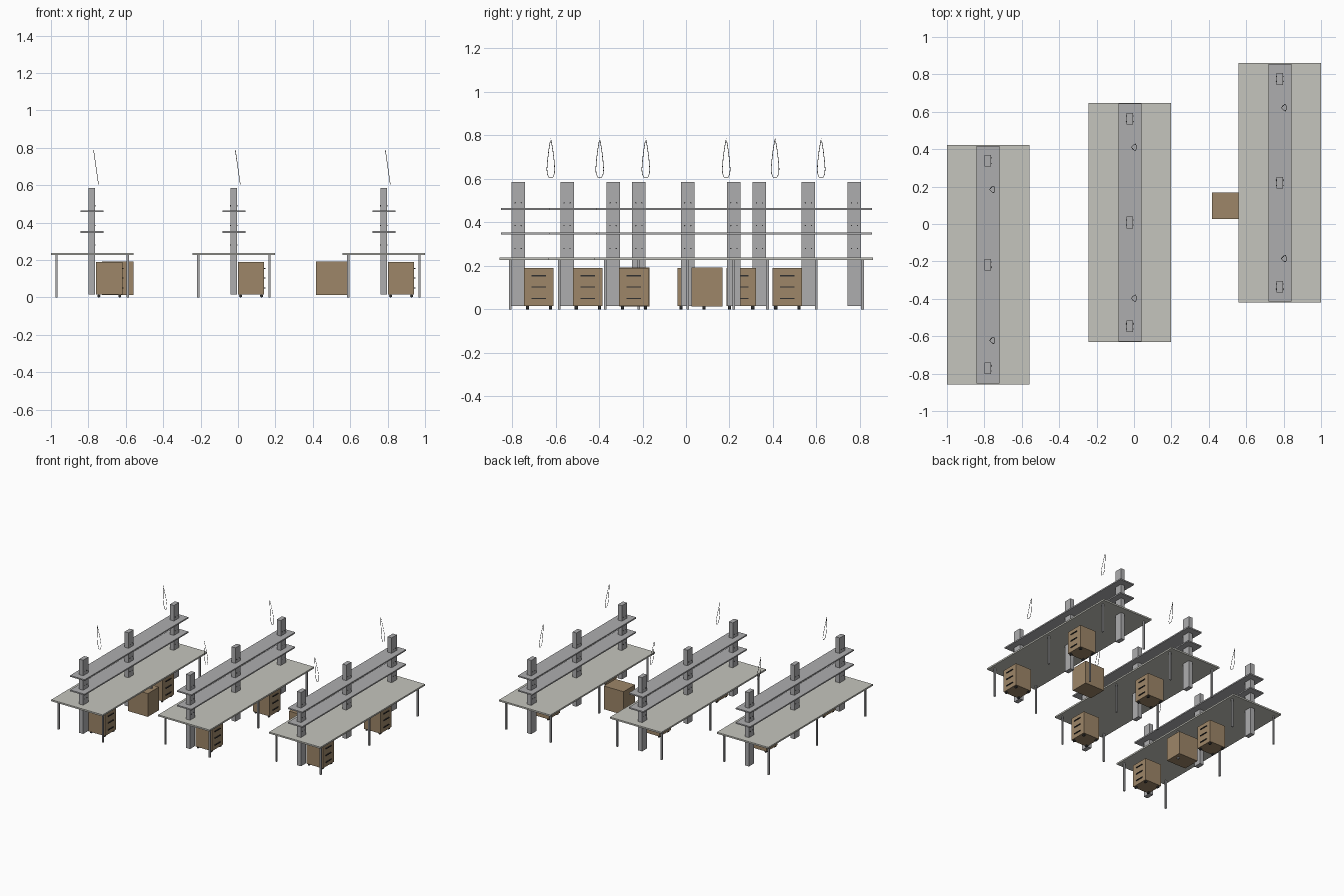
import bpy, bmesh, math
from mathutils import Matrix, Vector

if "Cube" in bpy.data.objects:
    bpy.data.objects.remove(bpy.data.objects["Cube"])


def material(name, rgb):
    m = bpy.data.materials.new(name)
    m.diffuse_color = (*rgb, 1)
    m.use_nodes = True
    m.node_tree.nodes["Principled BSDF"].inputs["Base Color"].default_value = m.diffuse_color
    return m


WOOD = material("brown_laminate", (0.34, 0.24, 0.14))
TOP = material("pale_worktop", (0.56, 0.56, 0.51))
GREY = material("grey_metal", (0.42, 0.42, 0.43))
DARK = material("dark_fittings", (0.03, 0.03, 0.03))


def finish(name, bm, mat):
    me = bpy.data.meshes.new(name)
    bm.to_mesh(me)
    bm.free()
    me.materials.append(mat)
    ob = bpy.data.objects.new(name, me)
    bpy.context.collection.objects.link(ob)
    return ob


def boxes(name, items, mat):
    """One object from (centre x, centre y, z low, z high, size x, size y) boxes."""
    bm = bmesh.new()
    for x, y, z0, z1, sx, sy in items:
        m = Matrix.Translation((x, y, (z0 + z1) / 2)) @ Matrix.Diagonal((sx, sy, z1 - z0, 1))
        bmesh.ops.create_cube(bm, size=1, matrix=m)
    return finish(name, bm, mat)


def rods(name, centres, axis, radius, depth, mat, sides=12):
    """One object from equal cylinders along the x or y axis."""
    turn = Matrix.Rotation(math.pi / 2, 4, 'Y' if axis == 'x' else 'X')
    bm = bmesh.new()
    for c in centres:
        bmesh.ops.create_cone(bm, cap_ends=True, segments=sides, radius1=radius,
                              radius2=radius, depth=depth,
                              matrix=Matrix.Translation(c) @ turn)
    return finish(name, bm, mat)


def drawer_unit(x, y):
    # Cabinet on casters, drawers facing +x
    boxes("drawer_cabinet", [(x, y, 0.015, 0.19, 0.14, 0.136)], WOOD)
    boxes("drawer_handles", [(x + 0.073, y, z - 0.003, z + 0.003, 0.006, 0.066)
                             for z in (0.05, 0.103, 0.155)], DARK)
    rods("casters", [(x + sx * 0.056, y + sy * 0.053, 0.008)
                     for sx in (-1, 1) for sy in (-1, 1)], 'y', 0.008, 0.014, DARK)


def hanging_loop(x, y):
    # Slim tilted teardrop outline above the bench
    cu = bpy.data.curves.new("teardrop_loop", 'CURVE')
    cu.dimensions = '3D'
    cu.bevel_depth = 0.0014
    cu.bevel_resolution = 1
    half = [(0, 0.605), (0.010, 0.609), (0.0165, 0.625), (0.018, 0.645),
            (0.015, 0.685), (0.009, 0.735), (0.003, 0.77), (0, 0.786)]
    pts = half + [(-w, z) for w, z in half[-2:0:-1]]
    sp = cu.splines.new('POLY')
    sp.points.add(len(pts) - 1)
    for p, (w, z) in zip(sp.points, pts):
        p.co = (x + 0.013 - 0.026 * (z - 0.605) / 0.181, y + w, z, 1)
    sp.use_cyclic_u = True
    ob = bpy.data.objects.new("teardrop_loop", cu)
    bpy.context.collection.objects.link(ob)
    cu.materials.append(DARK)


def bench(x, y):
    boxes("worktop", [(x, y, 0.226, 0.238, 0.44, 1.28)], TOP)
    # Six legs, three along each long side
    boxes("bench_legs", [(x + sx * 0.19, y + dy, 0, 0.226, 0.012, 0.012)
                         for sx in (-1, 1) for dy in (-0.592, 0, 0.592)], GREY)
    # Central service posts carrying two shelves
    posts = (-0.555, 0, 0.555)
    boxes("service_posts", [(x - 0.001, y + dy, 0.015, 0.586, 0.034, 0.062) for dy in posts], GREY)
    boxes("shelves", [(x, y, z, z + 0.01, 0.124, 1.27) for z in (0.344, 0.456)], GREY)
    # Paired socket dots on both faces of every post
    rods("socket_dots", [(x - 0.001 + sx * 0.017, y + dy + e * 0.014, z)
                         for sx in (-1, 1) for dy in posts for e in (-1, 1)
                         for z in (0.28, 0.385, 0.49)], 'x', 0.003, 0.004, DARK, 8)
    for dy in (-0.46, 0.246):
        drawer_unit(x + 0.092, y + dy)
    for dy in (-0.405, 0.402):
        hanging_loop(x + 0.021, y + dy)


for cx, cy in ((-0.78, -0.217), (-0.022, 0.008), (0.78, 0.22)):
    bench(cx, cy)

# Two loose plain storage boxes
boxes("loose_storage_boxes", [(-0.643, -0.237, 0.012, 0.192, 0.168, 0.136),
                              (0.502, 0.097, 0.012, 0.192, 0.168, 0.142)], WOOD)
